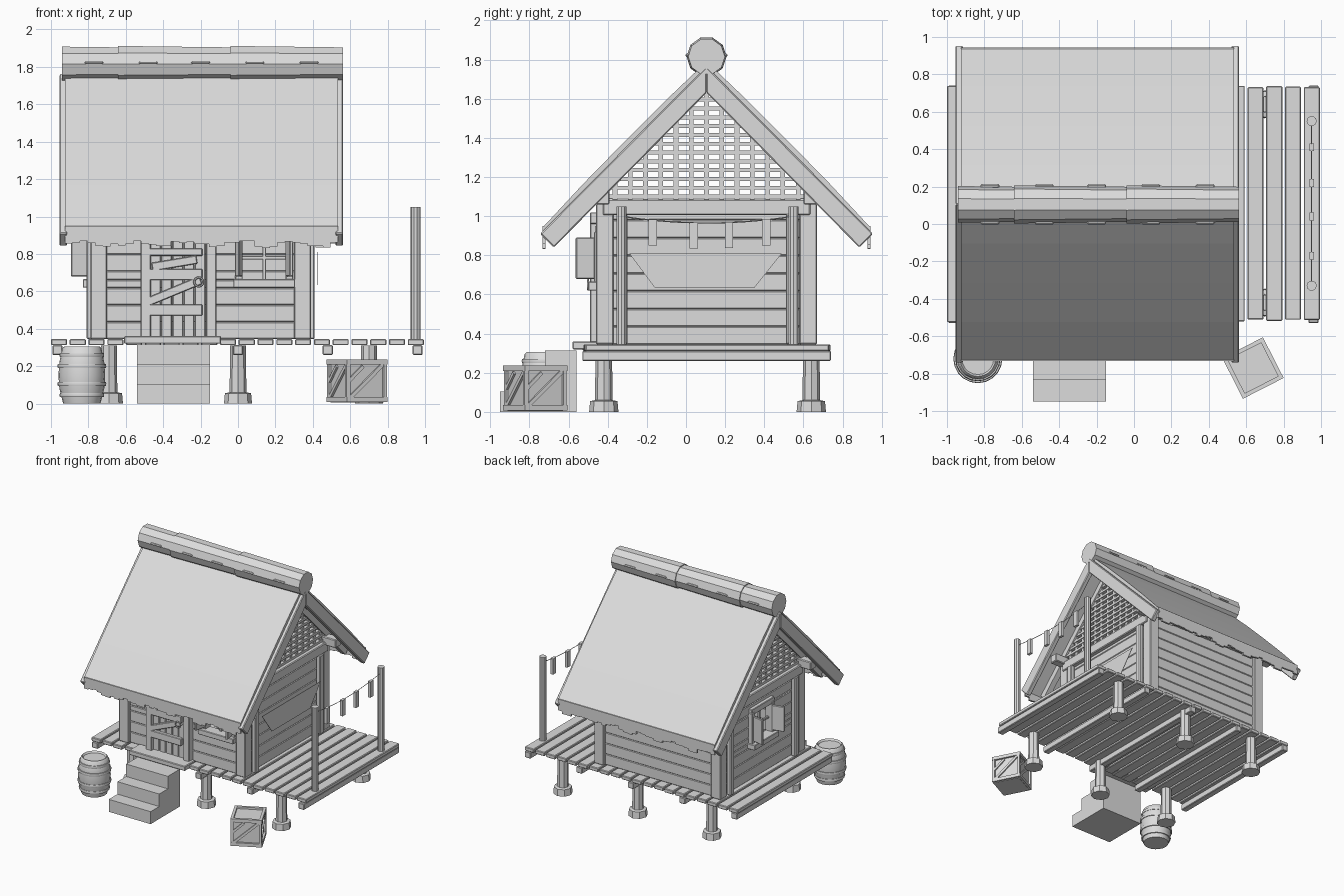
import bpy, bmesh, math, random
from mathutils import Matrix, Vector

random.seed(4)
if "Cube" in bpy.data.objects:
    bpy.data.objects.remove(bpy.data.objects["Cube"])

grey = bpy.data.materials.new("plain_grey")
grey.use_nodes = True
grey.diffuse_color = (0.72, 0.72, 0.72, 1)
grey.node_tree.nodes["Principled BSDF"].inputs["Base Color"].default_value = (0.72, 0.72, 0.72, 1)

CY = 0.105            # ridge line in y
FLOOR = 0.345
X0, X1 = -0.79, 0.39  # house sides
Y0, Y1 = CY - 0.565, CY + 0.565


def finish(name, bm, bevel=0.0, smooth=False):
    bmesh.ops.recalc_face_normals(bm, faces=bm.faces)
    me = bpy.data.meshes.new(name)
    bm.to_mesh(me)
    bm.free()
    me.materials.append(grey)
    ob = bpy.data.objects.new(name, me)
    bpy.context.scene.collection.objects.link(ob)
    if bevel:
        mod = ob.modifiers.new("bevel", "BEVEL")
        mod.width, mod.segments = bevel, 1
    if smooth:
        bpy.ops.object.select_all(action="DESELECT")
        ob.select_set(True)
        bpy.context.view_layer.objects.active = ob
        bpy.ops.object.shade_smooth_by_angle(angle=math.radians(40))
    return ob


def box(bm, x, y, z, mat=Matrix()):
    size = (x[1] - x[0], y[1] - y[0], z[1] - z[0])
    mid = Vector((sum(x) / 2, sum(y) / 2, sum(z) / 2))
    bmesh.ops.create_cube(bm, size=1, matrix=mat @ Matrix.Translation(mid) @ Matrix.Diagonal((*size, 1)))


def bar(bm, a, b, w, d, mat=Matrix()):
    """Straight board in the local xz plane from a to b, w wide and d deep."""
    a, b = Vector(a), Vector(b)
    ang = math.atan2(b.z - a.z, b.x - a.x)
    m = mat @ Matrix.Translation((a + b) / 2) @ Matrix.Rotation(-ang, 4, "Y")
    h = (b - a).length / 2
    box(bm, (-h, h), (-d / 2, d / 2), (-w / 2, w / 2), m)


def prism(bm, pts, x0, x1):
    """Extrude a (y, z) outline along x."""
    f = bm.faces.new([bm.verts.new((x0, y, z)) for y, z in pts])
    ext = bmesh.ops.extrude_face_region(bm, geom=[f])
    bmesh.ops.translate(bm, vec=(x1 - x0, 0, 0), verts=[v for v in ext["geom"] if isinstance(v, bmesh.types.BMVert)])


def lathe(bm, profile, n, centre):
    """Closed solid of revolution from (radius, z) points."""
    rings = [[bm.verts.new((centre[0] + r * math.cos(math.tau * i / n),
                            centre[1] + r * math.sin(math.tau * i / n), z)) for i in range(n)] for r, z in profile]
    for a, b in zip(rings, rings[1:]):
        for i in range(n):
            j = (i + 1) % n
            bm.faces.new((a[i], a[j], b[j], b[i]))
    bm.faces.new(rings[0])
    bm.faces.new(rings[-1])


def place(x, y, turn=0):
    return Matrix.Translation((x, y, 0)) @ Matrix.Rotation(math.radians(turn), 4, "Z")


# Deck planks, joists and stilts
bm = bmesh.new()
for i in range(20):
    x = -1 + i * 0.1004
    box(bm, (x, x + 0.086), (-0.53 + random.uniform(0, .02), 0.74 - random.uniform(0, .01)), (0.312, FLOOR))
finish("deck_planks", bm, 0.005)
bm = bmesh.new()
for x in (-0.965, -0.48, 0, 0.48, 0.96):
    box(bm, (x - .027, x + .027), (-0.53, 0.74), (0.26, 0.312))
finish("deck_joists", bm, 0.005)
bm = bmesh.new()
for x in (-0.69, 0, 0.7):
    for y in (-0.42, 0.64):
        lathe(bm, [(0.075, 0), (0.07, 0.055), (0.045, 0.06), (0.042, 0.31)], 8, (x, y))
finish("stilts", bm)

# Steps and threshold
bm = bmesh.new()
prism(bm, [(-.95, 0), (-.95, .105), (-.835, .105), (-.835, .21), (-.72, .21), (-.72, .315), (-.56, .315), (-.56, 0)], -.54, -.15)
finish("steps", bm)
bm = bmesh.new()
box(bm, (-.61, -.09), (-.58, -.44), (.32, .36))
finish("threshold", bm, .005)

# Plank walls, each built facing front in local space, with an optional opening
WINDOW = (-.12, .12, .66, .9)


def wall(name, mat, u0, u1, hole=None):
    bm = bmesh.new()
    n, h = 8, (1.07 - FLOOR) / 8
    cuts = (hole[2], hole[3]) if hole else ()
    levels = sorted([FLOOR + h * i for i in range(n + 1)] + list(cuts))
    for z in zip(levels, levels[1:]):
        inside = hole and hole[2] - .001 < z[0] and z[1] < hole[3] + .001
        for u in ([(u0, hole[0]), (hole[1], u1)] if inside else [(u0, u1)]):
            if z[1] - z[0] > .01:
                box(bm, u, (0, .03), z, mat)
    finish(name, bm, .005)


front, left_side = place(0.14, Y0 + .025), place(X0 + .025, CY, -90)
wall("front_wall", front, X0 + .05 - .14, X1 - .05 - .14, WINDOW)
wall("back_wall", place(0, Y1 - .025, 180), -X1 + .05, -X0 - .05)
wall("right_wall", left_side, -.53, .53, WINDOW)
wall("left_wall", place(X1 - .025, CY, 90), -.53, .53)

# Corner posts and wall-top beams
bm = bmesh.new()
for x in (X0, X1 - .09):
    for y in (Y0, Y1 - .09):
        box(bm, (x, x + .09), (y, y + .09), (FLOOR, 1.09))
    edge = x if x == X0 else x + .09
    for s in (-1, 1):  # slimmer posts beside the corners
        box(bm, (edge - .02, edge + .02), (CY + s * .43 - .025, CY + s * .43 + .025), (FLOOR, 1.01))
finish("corner_posts", bm, .006)
bm = bmesh.new()
for x in (X0 - .01, X1 - .07):
    box(bm, (x, x + .08), (CY - .53, CY + .53), (1.005, 1.085))
for y in (Y0, Y1 - .07):
    box(bm, (X0 - .1, X1 + .1), (y, y + .07), (1.06, 1.13))
finish("wall_beams", bm, .006)

# Windows with open shutters
for name, mat in (("front_window", front), ("side_window", left_side)):
    bm = bmesh.new()
    box(bm, (-.165, .165), (-.065, .03), (.62, .665), mat)
    box(bm, (-.15, .15), (-.03, .03), (.9, .95), mat)
    for s in (-1, 1):
        box(bm, (s * .135 - .02, s * .135 + .02), (-.035, .035), (.66, .92), mat)
        hinge = mat @ Matrix.Translation((s * .125, -.03, 0)) @ Matrix.Rotation(s * math.radians(12), 4, "Z")
        box(bm, (-.01, .01), (-.1, 0), (.68, .89), hinge)
    box(bm, (-.01, .01), (0, .02), (.66, .9), mat)
    box(bm, (-.12, .12), (0, .02), (.77, .79), mat)
    finish(name, bm, .004)

# Door with braces, frame and ring handle
bm = bmesh.new()
DY = Y0 + .015
for i in range(5):
    x = -.47 + i * .06
    box(bm, (x, x + .056), (DY - .015, DY + .01), (FLOOR, .96))
for z in (.5, .69):
    box(bm, (-.5, -.19), (DY - .045, DY - .015), (z - .03, z + .03))
bar(bm, (-.49, DY - .03, .54), (-.2, DY - .03, .66), .045, .03)
bar(bm, (-.46, DY - .03, .73), (-.22, DY - .03, .77), .045, .03)
box(bm, (-.5, -.19), (DY - .045, DY - .015), (.79, .83))
finish("door", bm, .004)
bm = bmesh.new()
for x in (-.52, -.17):
    box(bm, (x, x + .055), (Y0 - .03, Y0 + .04), (FLOOR, 1.0))
box(bm, (-.54, -.1), (Y0 - .03, Y0 + .04), (.96, 1.02))
finish("door_frame", bm, .005)
bpy.ops.mesh.primitive_torus_add(major_radius=.024, minor_radius=.006, major_segments=16, minor_segments=6,
                                 location=(-.21, DY - .055, .65), rotation=(math.pi / 2, 0, 0))
ring = bpy.context.object
ring.name = "door_ring"
ring.data.materials.append(grey)

# Open lattice in both gables
bm = bmesh.new()
for x in (X0 + .03, X1 - .03):
    for i in range(-6, 7):
        y = i * .078
        box(bm, (x - .008, x + .008), (CY + y - .012, CY + y + .012), (1.08, 1.69 - abs(y)))
    for k in range(13):
        z = 1.1 + k * .045
        w = 1.69 - z
        box(bm, (x - .014, x + .014), (CY - w, CY + w), (z - .01, z + .01))
finish("gable_lattice", bm)

# Roof slopes, rafters, barge boards and ragged eaves
thatch, rafters, barge, fringe = (bmesh.new() for _ in range(4))
for s in (-1, 1):
    def side(pts):
        return [(CY + s * d, z) for d, z in pts]
    prism(thatch, side([(0, 1.79), (.21, 1.59), (.42, 1.38), (.63, 1.165), (.83, .95), (.82, .9), (0, 1.71)]), -.925, .535)
    for x in (-.76, -.46, -.18, .08, .36):
        prism(rafters, side([(0, 1.72), (.81, .91), (.78, .87), (0, 1.65)]), x - .025, x + .025)
    for x in (-.955, .52):
        prism(barge, side([(0, 1.765), (.85, .91), (.78, .84), (0, 1.63)]), x, x + .042)
    n = 36
    for i in range(n):
        x = -.925 + 1.46 * i / n
        drop = .855 + .012 * math.sin(i * .9) + random.uniform(-.012, .012)
        box(fringe, (x, x + 1.46 / n), (CY + s * .83 - .008, CY + s * .83 + .008), (drop, .95))
finish("roof_slopes", thatch)
finish("rafters", rafters)
finish("barge_boards", barge, .006)
finish("eave_fringe", fringe)

# Ridge roll of five wrapped lengths, with binding pegs
bm = bmesh.new()
for i in range(5):
    x = -.94 + i * .3
    r = .098 + .004 * (i % 2)
    bmesh.ops.create_cone(bm, cap_ends=True, segments=10, radius1=r, radius2=r - .004, depth=.302,
                          matrix=Matrix.Translation((x + .15, CY, 1.815)) @ Matrix.Rotation(math.pi / 2, 4, "Y"))
finish("ridge_roll", bm)
bm = bmesh.new()
for x in (-.77, -.48, -.2, .09, .38):
    for s in (-1, 1):
        box(bm, (x - .05, x + .05), (CY + s * .098 - .01, CY + s * .098 + .01), (1.815, 1.83))
finish("ridge_pegs", bm, .006)

# Cloth on the left wall
bm = bmesh.new()
prism(bm, [(-.29, .81), (.49, .81), (.35, .635), (-.16, .635)], .425, .429)
finish("wall_cloth", bm)

# Poles, line and hanging tags on the deck
PX = .95
bm = bmesh.new()
for y in (-.33, .55):
    lathe(bm, [(.027, FLOOR - .02), (.027, 1.05)], 10, (PX, y))
finish("line_poles", bm)


def sag(y):
    return .965 + .035 * ((y - .11) / .44) ** 2


cu = bpy.data.curves.new("hanging_line", "CURVE")
cu.dimensions, cu.bevel_depth, cu.bevel_resolution = "3D", .003, 0
sp = cu.splines.new("POLY")
sp.points.add(12)
for i, p in enumerate(sp.points):
    y = -.33 + .88 * i / 12
    p.co = (PX, y, sag(y), 1)
cu.materials.append(grey)
bpy.context.scene.collection.objects.link(bpy.data.objects.new("hanging_line", cu))
bm = bmesh.new()
for y in (-.17, .22, .41, .04):
    box(bm, (PX - .012, PX + .012), (y - .021, y + .021), (sag(y) - .13, sag(y) + .003))
finish("hanging_tags", bm)

# Barrel with hoops
BC = (-.835, -.72)
bm = bmesh.new()
lathe(bm, [(.085, .29), (.095, .305), (.105, .295), (.12, .22), (.125, .15), (.12, .08), (.1, 0)], 20, BC)
finish("barrel", bm, smooth=True)
bm = bmesh.new()
for z, r in ((.045, .117), (.105, .128), (.2, .128), (.26, .117)):
    lathe(bm, [(r, z - .011), (r + .003, z), (r, z + .011)], 20, BC)
finish("barrel_hoops", bm, smooth=True)

# Crate with framed, braced sides
bm = bmesh.new()
crate = place(.636, -.77, 27)
box(bm, (-.105, .105), (-.105, .105), (.005, .22), crate)
for k in range(4):
    m = crate @ Matrix.Rotation(k * math.pi / 2, 4, "Z")
    for z in (.022, .222):
        box(bm, (-.122, .122), (-.122, -.1), (z - .014, z + .014), m)
    bar(bm, (-.1, -.11, .03), (.1, -.11, .21), .02, .016, m)
    bar(bm, (-.105, -.11, .12), (-.02, -.11, .2), .018, .014, m)
    box(bm, (-.122, -.1), (-.118, -.1), (.02, .22), m)
finish("crate", bm)
